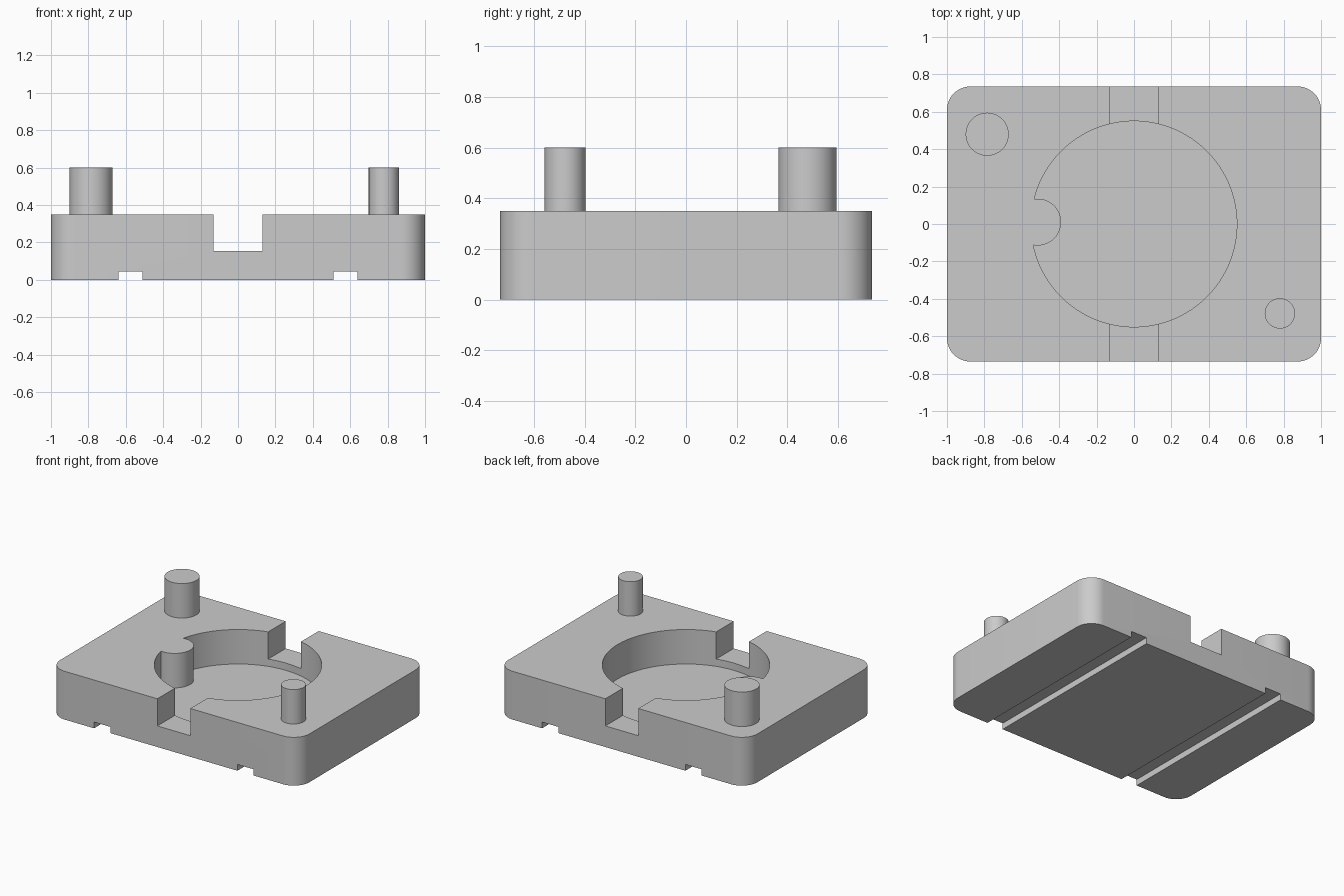
import bpy, bmesh, math
from mathutils import Matrix, Vector

default = bpy.data.objects.get("Cube")
if default:
    bpy.data.objects.remove(default, do_unlink=True)

BODY_TOP = 0.35
PEG_TOP = 0.6
CUT_TOP = 0.5

grey = bpy.data.materials.new("plain grey")
grey.use_nodes = True
colour = (0.6, 0.6, 0.6, 1)
grey.diffuse_color = colour
grey.node_tree.nodes["Principled BSDF"].inputs["Base Color"].default_value = colour


def make_object(name, bm):
    mesh = bpy.data.meshes.new(name)
    bm.to_mesh(mesh)
    bm.free()
    mesh.materials.append(grey)
    obj = bpy.data.objects.new(name, mesh)
    bpy.context.collection.objects.link(obj)
    return obj


def box(name, x, y, z, corner=0):
    """Box from (min, max) ranges, with optional rounded upright edges."""
    bm = bmesh.new()
    bmesh.ops.create_cube(bm, size=1)
    for v in bm.verts:
        v.co = Vector([(r[0] + r[1]) / 2 + c * (r[1] - r[0])
                       for r, c in zip((x, y, z), v.co)])
    if corner:
        upright = [e for e in bm.edges
                   if abs(e.verts[0].co.z - e.verts[1].co.z) > 0.01]
        bmesh.ops.bevel(bm, geom=upright, offset=corner, segments=12,
                        profile=0.5, affect='EDGES')
    return make_object(name, bm)


def cylinder(name, x, y, radius, bottom, top, sides=64):
    bm = bmesh.new()
    bmesh.ops.create_cone(bm, cap_ends=True, segments=sides, radius1=radius,
                          radius2=radius, depth=top - bottom,
                          matrix=Matrix.Translation((x, y, (bottom + top) / 2)))
    return make_object(name, bm)


def activate(obj):
    bpy.ops.object.select_all(action='DESELECT')
    obj.select_set(True)
    bpy.context.view_layer.objects.active = obj


def cut(target, cutter):
    """Subtract the cutter from the target, then discard the cutter."""
    cutter.hide_render = True
    mod = target.modifiers.new("cut", 'BOOLEAN')
    mod.operation = 'DIFFERENCE'
    mod.solver = 'EXACT'
    mod.object = cutter
    activate(target)
    bpy.ops.object.modifier_apply(modifier=mod.name)
    bpy.data.objects.remove(cutter, do_unlink=True)


def smooth(obj):
    activate(obj)
    bpy.ops.object.shade_smooth_by_angle(angle=math.radians(30))


# Base block with rounded corners
base = box("base_block", (-1, 1), (-0.735, 0.735), (0, BODY_TOP), corner=0.125)

# Round pocket, leaving a half-round boss standing at its right edge
pocket = cylinder("pocket_cutter", 0, 0, 0.55, 0.1, CUT_TOP, sides=128)
cut(pocket, cylinder("boss_keeper", -0.515, 0.01, 0.125, 0, 1))
cut(base, pocket)

# Channel from front to back through the pocket
cut(base, box("channel_cutter", (-0.132, 0.132), (-1, 1), (0.153, CUT_TOP)))

# Two shallow grooves along the underside
for side in (-1, 1):
    span = sorted((side * 0.51, side * 0.64))
    cut(base, box("groove_cutter", span, (-1, 1), (-0.1, 0.045)))
smooth(base)

# Locating pegs
smooth(cylinder("large_peg", -0.785, 0.48, 0.115, BODY_TOP - 0.05, PEG_TOP))
smooth(cylinder("small_peg", 0.78, -0.478, 0.081, BODY_TOP - 0.05, PEG_TOP))
